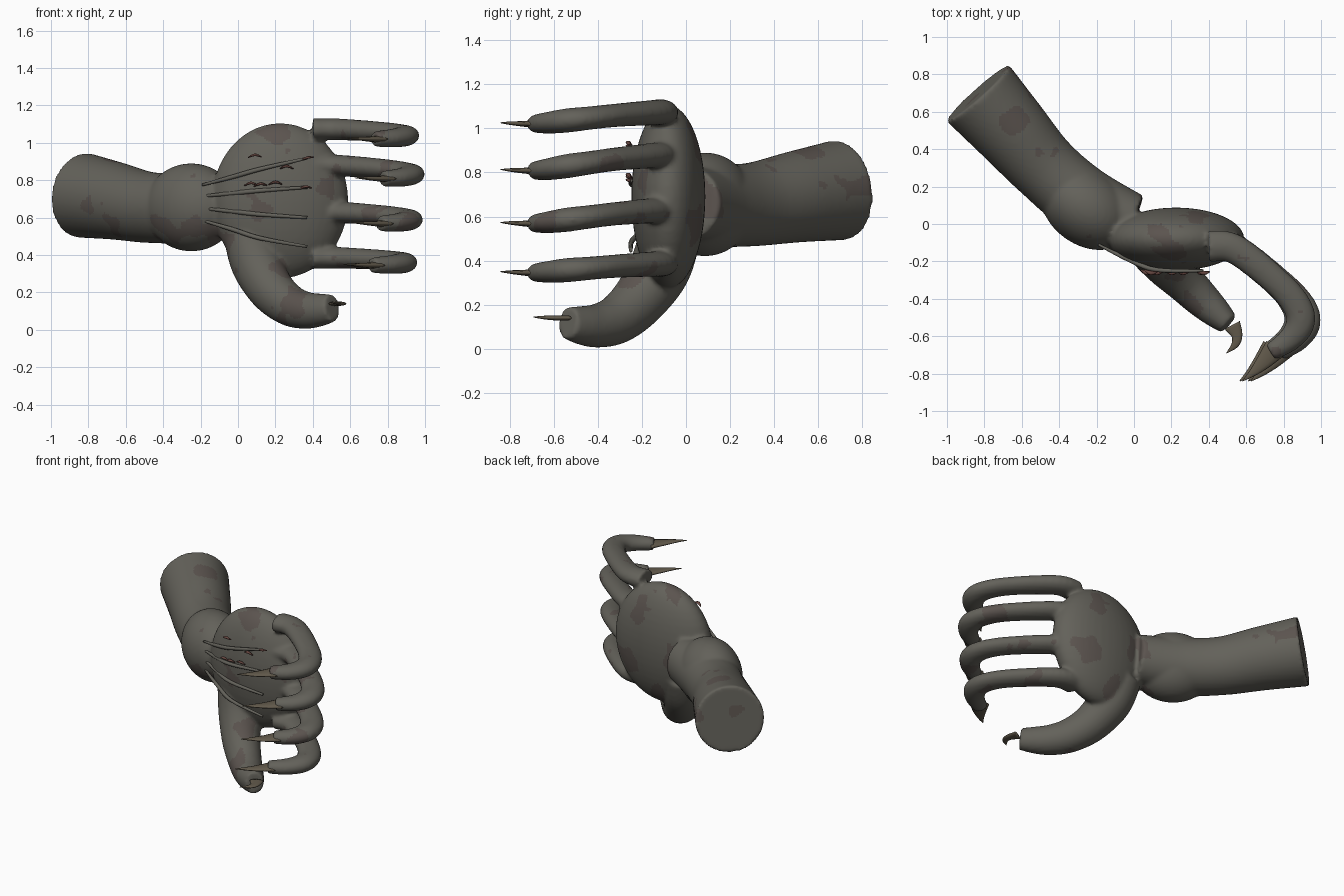
import bpy, bmesh, math, random
from mathutils import Vector, Matrix, noise

if "Cube" in bpy.data.objects:
    bpy.data.objects.remove(bpy.data.objects["Cube"])

random.seed(4)


def material(name, color):
    m = bpy.data.materials.new(name)
    m.diffuse_color = (*color, 1)
    m.use_nodes = True
    m.node_tree.nodes["Principled BSDF"].inputs["Base Color"].default_value = m.diffuse_color
    return m


skin = material("dead skin", (0.125, 0.12, 0.102))
bruise = material("bruise", (0.105, 0.088, 0.078))
horn = material("horn", (0.12, 0.10, 0.07))
blood = material("blood", (0.13, 0.06, 0.05))


def spline(pts, steps):
    """Catmull-Rom interpolation of tuples of any length."""
    out = []
    for i in range(len(pts) - 1):
        a, b = pts[max(i - 1, 0)], pts[i]
        c, d = pts[i + 1], pts[min(i + 2, len(pts) - 1)]
        for s in range(steps):
            t = s / steps
            out.append([0.5 * (2 * q + (r - p) * t + (2 * p - 5 * q + 4 * r - w) * t * t
                               + (3 * q - p - 3 * r + w) * t ** 3)
                        for p, q, r, w in zip(a, b, c, d)])
    return out + [list(pts[-1])]


def tube(bm, pts, sides=24, steps=6):
    """Capped tube through points (x, y, z, side radius, upright radius)."""
    path = spline(pts, steps)
    pos = [Vector(p[:3]) for p in path]
    rings = []
    for i, p in enumerate(path):
        t = (pos[min(i + 1, len(pos) - 1)] - pos[max(i - 1, 0)]).normalized()
        side = t.cross(Vector((0, 0, 1))).normalized()
        up = side.cross(t)
        rings.append([bm.verts.new(pos[i] + side * p[3] * math.cos(a) + up * p[4] * math.sin(a))
                      for a in (2 * math.pi * k / sides for k in range(sides))])
    for r, q in zip(rings, rings[1:]):
        for k in range(sides):
            n = (k + 1) % sides
            bm.faces.new((r[k], r[n], q[n], q[k]))
    bm.faces.new(rings[0][::-1])
    bm.faces.new(rings[-1])


def ball(bm, center, size, turn=0):
    m = Matrix.Translation(center) @ Matrix.Rotation(turn, 4, 'Z') @ Matrix.Diagonal((*size, 1))
    bmesh.ops.create_uvsphere(bm, u_segments=40, v_segments=24, radius=1, matrix=m)


def finish(name, bm, *mats):
    bmesh.ops.recalc_face_normals(bm, faces=bm.faces)
    me = bpy.data.meshes.new(name)
    bm.to_mesh(me)
    bm.free()
    for m in mats:
        me.materials.append(m)
    ob = bpy.data.objects.new(name, me)
    bpy.context.collection.objects.link(ob)
    me.shade_smooth()
    return ob


# Flesh: forearm, wrist, palm, fingers and thumb fused into one skin
bm = bmesh.new()
tube(bm, [(-.835, .70, .72, .225, .228), (-.66, .505, .69, .205, .208), (-.48, .305, .655, .185, .19),
          (-.28, .14, .65, .18, .185), (0, .02, .66, .14, .16)], 40)
ball(bm, (-.25, .085, .655), (.27, .20, .235), -.6)
ball(bm, (.225, -.08, .69), (.365, .168, .415))

# finger: root height, tip height, reach offset in x
fingers = [(1.072, 1.02, -.045), (.878, .808, 0), (.628, .568, -.015), (.385, .345, -.06)]
shape = [(.40, -.12, 0, .085, .06), (.54, -.135, 0, .08, .058), (.78, -.315, .25, .075, .053),
         (.895, -.44, .5, .078, .053), (.92, -.535, .7, .077, .055), (.87, -.62, .9, .064, .05),
         (.775, -.685, 1, .048, .042)]
for root, tip, dx in fingers:
    tube(bm, [(x + dx * f, y, root + (tip - root) * f, a, b) for x, y, f, a, b in shape])

# Thumb
tube(bm, [(.06, -.07, .52, .14, .14), (.10, -.12, .36, .14, .14), (.175, -.215, .22, .125, .125),
          (.27, -.31, .135, .11, .112), (.36, -.40, .105, .098, .1), (.44, -.475, .107, .082, .088),
          (.505, -.535, .118, .06, .074)])
hand = finish("hand", bm, skin, bruise)
rm = hand.modifiers.new("fuse", 'REMESH')
rm.mode = 'VOXEL'
rm.voxel_size = 0.013
rm.use_smooth_shade = True
sm = hand.modifiers.new("soften", 'SMOOTH')
sm.factor = 0.5
sm.iterations = 5
dg = bpy.context.evaluated_depsgraph_get()
fused = bpy.data.meshes.new_from_object(hand.evaluated_get(dg))
hand.modifiers.clear()
hand.data = fused
fused.materials.clear()
fused.materials.append(skin)
fused.materials.append(bruise)
fused.shade_smooth()

# Bruised patches
for p in fused.polygons:
    p.material_index = int(noise.noise(p.center * 4.5) + 0.3 * noise.noise(p.center * 14) > 0.36)

# Flat finger claws
for i, (root, tip, dx) in enumerate(fingers):
    bm = bmesh.new()
    tube(bm, [(.80 + dx, -.665, tip, .062, .02), (.74 + dx, -.735, tip, .042, .013),
              (.68 + dx, -.795, tip + .003, .021, .008), (.625 + dx, -.84, tip + .005, .002, .002)], 12, 4)
    finish(f"finger_claw_{i + 1}", bm, horn)

# Hooked thumb claw
bm = bmesh.new()
tube(bm, [(.525, -.54, .14, .046, .012), (.55, -.595, .14, .03, .011), (.54, -.645, .142, .02, .008),
          (.495, -.69, .144, .002, .002)], 12, 4)
finish("thumb_claw", bm, horn)

# Tendons standing out across the palm
for i, (z0, zm, z1) in enumerate([(.775, .86, .918), (.715, .745, .762), (.65, .617, .60), (.585, .49, .445)]):
    bm = bmesh.new()
    tube(bm, [(-.19, -.11, z0, .007, .007), (-.03, -.19, (z0 + zm) / 2, .012, .012),
              (.12, -.245, zm, .012, .012), (.37, -.25, z1, .008, .008)], 10, 5)
    finish(f"tendon_{i + 1}", bm, skin)

# Torn flecks of flesh
for i, (x, z) in enumerate([(.09, .93), (.07, .78), (.12, .775), (.20, .785), (.26, .87), (.36, .76), (.37, .915)]):
    bm = bmesh.new()
    h = random.uniform(-.01, .01)
    tube(bm, [(x - .035, -.245, z - .008, .003, .003), (x, -.262, z + .006, .012, .007),
              (x + .035, -.255, z + h, .003, .003)], 8, 4)
    finish(f"torn_flesh_{i + 1}", bm, blood)
